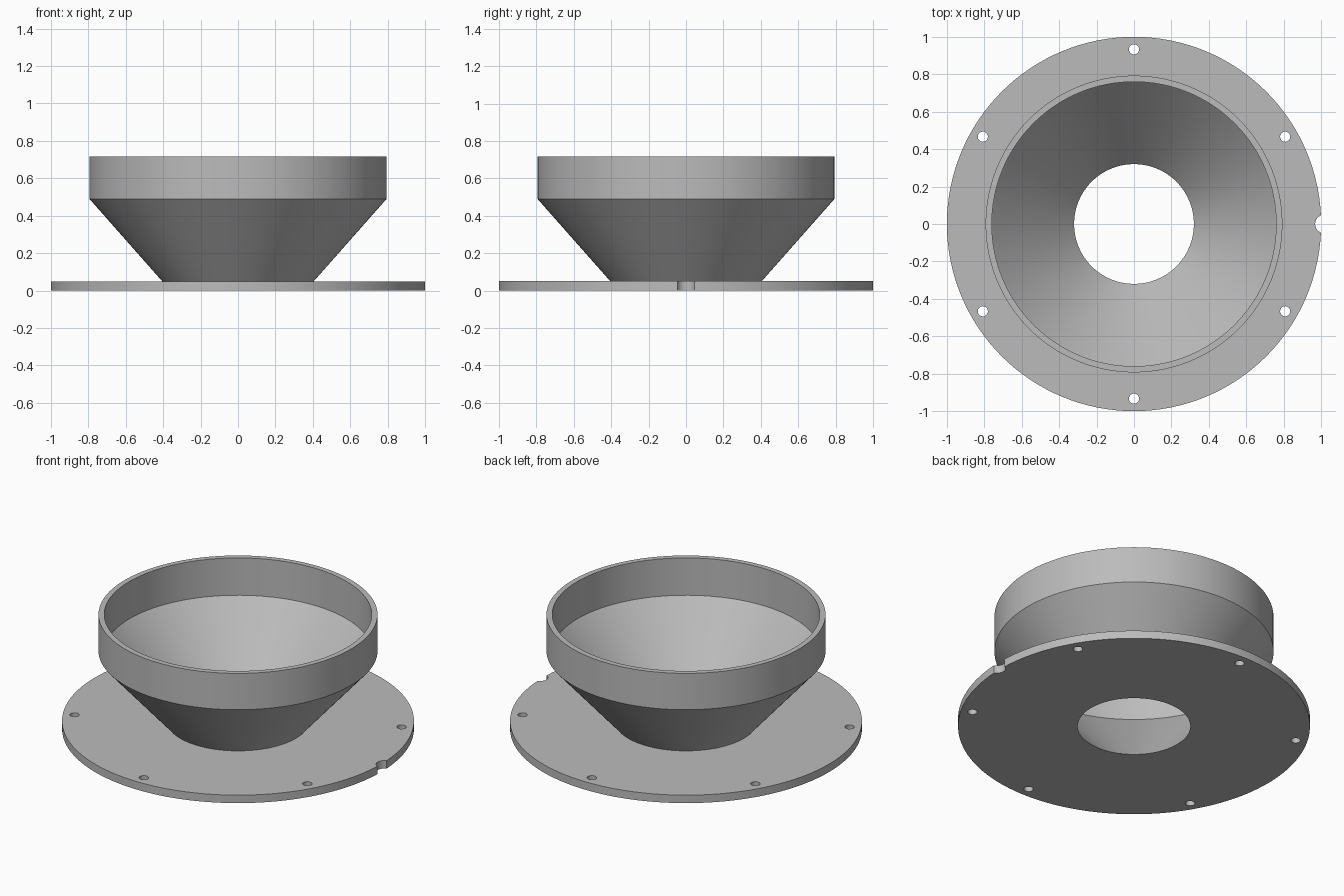
import bpy, bmesh, math
from mathutils import Matrix, Vector

if "Cube" in bpy.data.objects:
    bpy.data.objects.remove(bpy.data.objects["Cube"], do_unlink=True)

# Single grey finish
grey = bpy.data.materials.new("plain grey")
grey.use_nodes = True
colour = (0.50, 0.50, 0.50, 1)
grey.diffuse_color = colour
grey.node_tree.nodes["Principled BSDF"].inputs["Base Color"].default_value = colour


def finish(name, bm):
    bmesh.ops.recalc_face_normals(bm, faces=bm.faces)
    mesh = bpy.data.meshes.new(name)
    bm.to_mesh(mesh)
    bm.free()
    mesh.materials.append(grey)
    obj = bpy.data.objects.new(name, mesh)
    bpy.context.collection.objects.link(obj)
    return obj


def lathe(name, profile, steps=128):
    """Spin a closed (radius, height) profile around z."""
    bm = bmesh.new()
    verts = [bm.verts.new((r, 0, z)) for r, z in profile]
    edges = [bm.edges.new((v, verts[i - 1])) for i, v in enumerate(verts)]
    bmesh.ops.spin(bm, geom=verts + edges, cent=(0, 0, 0), axis=(0, 0, 1),
                   angle=math.tau, steps=steps, use_merge=True)
    bmesh.ops.remove_doubles(bm, verts=bm.verts, dist=1e-5)
    return finish(name, bm)


# Flange, conical funnel and upright collar as one hollow body
body = lathe("flanged_funnel", [
    (0.32, 0), (1.0, 0), (1.0, 0.05), (0.405, 0.05),   # flange
    (0.793, 0.489), (0.793, 0.717),                    # outer cone and collar
    (0.76, 0.717), (0.76, 0.483),                      # rim and inner collar
])

# Six bolt holes and one round notch in the flange edge
bm = bmesh.new()


def add_drill(radius, distance, angle):
    place = Vector((distance * math.cos(angle), distance * math.sin(angle), 0.025))
    bmesh.ops.create_cone(bm, cap_ends=True, segments=32, radius1=radius,
                          radius2=radius, depth=0.2,
                          matrix=Matrix.Translation(place))


for i in range(6):
    add_drill(0.027, 0.933, math.radians(30 + 60 * i))
add_drill(0.05, 1.018, 0)
drills = finish("hole_cutter", bm)
drills.hide_render = True

cut = body.modifiers.new("holes", "BOOLEAN")
cut.operation = "DIFFERENCE"
cut.solver = "EXACT"
cut.object = drills
bpy.ops.object.select_all(action="DESELECT")
body.select_set(True)
bpy.context.view_layer.objects.active = body
bpy.ops.object.modifier_apply(modifier=cut.name)
bpy.data.objects.remove(drills, do_unlink=True)

bpy.ops.object.shade_smooth_by_angle(angle=math.radians(30))
